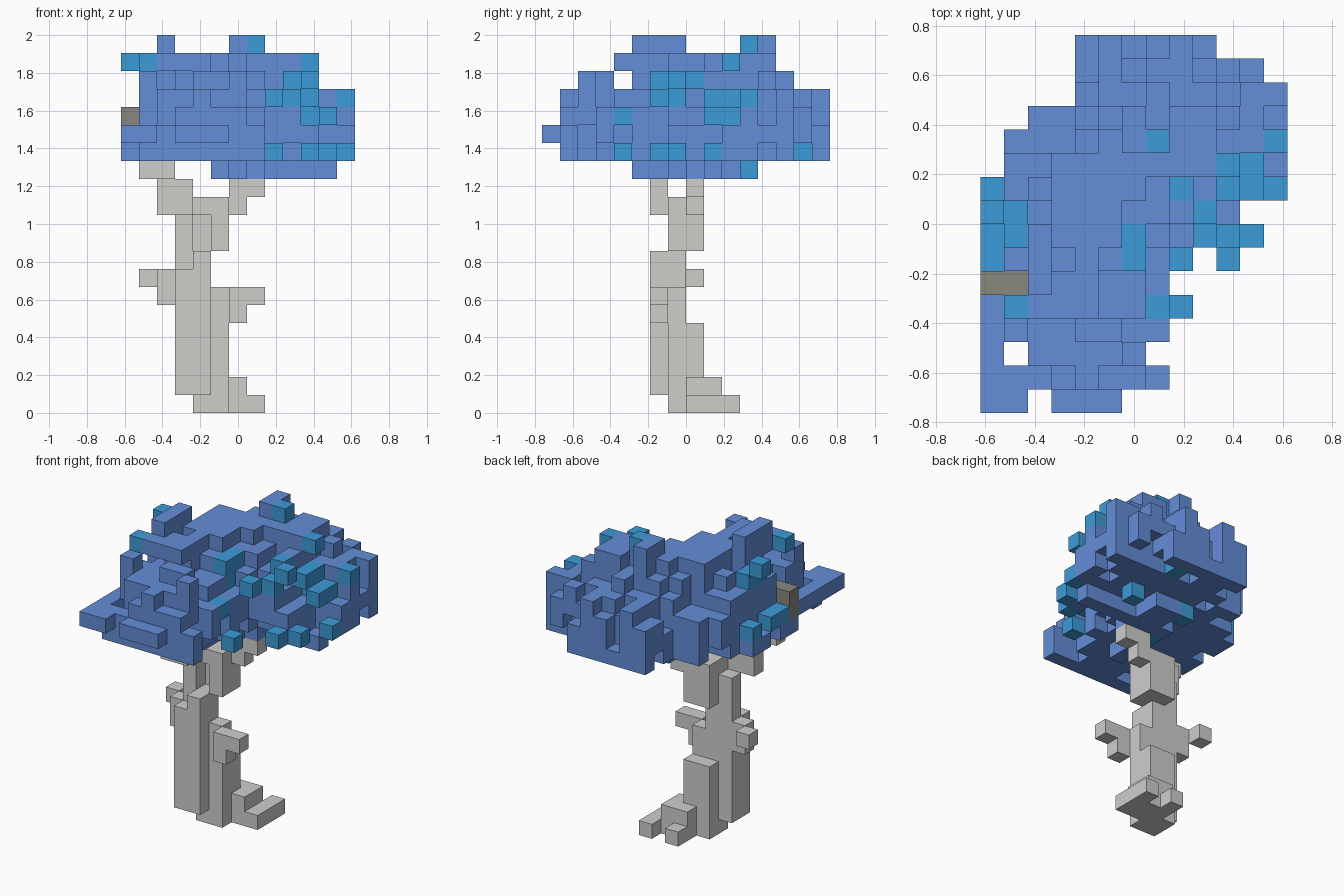
import bpy
import bmesh
import random
from mathutils import Vector

random.seed(4)
start_cube = bpy.data.objects.get("Cube")
if start_cube:
    bpy.data.objects.remove(start_cube, do_unlink=True)

UNIT = 2 / 21                              # edge of one block
ORIGIN = Vector((-6.5, -8, 0)) * UNIT      # corner of the block grid


def material(name, color):
    mat = bpy.data.materials.new(name)
    mat.use_nodes = True
    mat.diffuse_color = (*color, 1)
    mat.node_tree.nodes["Principled BSDF"].inputs["Base Color"].default_value = (*color, 1)
    return mat


parts = {
    "trunk": material("pale grey bark", (0.62, 0.62, 0.6)),
    "leaf_canopy": material("blue leaves", (0.127, 0.27, 0.69)),
    "bright_leaves": material("teal leaves", (0.046, 0.33, 0.69)),
    "dark_branch": material("dark grey bark", (0.25, 0.245, 0.21)),
}
cells = {}                                 # block position -> part name


def fill(part, xs, ys, zs):
    """Fill a box of blocks; each range is inclusive."""
    for x in range(xs[0], xs[-1] + 1):
        for y in range(ys[0], ys[-1] + 1):
            for z in range(zs[0], zs[-1] + 1):
                cells[x, y, z] = part


# Canopy outline from above: first and last block of each row, front to back
plan_rows = [(0, 5), (0, 7), (0, 6), (0, 7), (0, 7), (0, 7), (0, 7), (0, 9),
             (0, 10), (0, 12), (0, 12), (1, 12), (2, 12), (4, 12), (4, 11), (4, 9)]
plan = {(x, y) for y, (a, b) in enumerate(plan_rows) for x in range(a, b + 1)}
plan -= {(2, 0), (1, 2)}

# Widest extent of every canopy layer, in x and in y
layers = {13: (5, 11, 5, 11), 14: (0, 12, 1, 15), 15: (0, 12, 0, 15), 16: (1, 12, 1, 15),
          17: (1, 12, 1, 15), 18: (1, 10, 2, 14), 19: (2, 9, 4, 13)}

# Number of blocks from each column to the rim
depth = {}
rest, ring = set(plan), 0
while rest:
    inner = {(x, y) for x, y in rest
             if {(x + 1, y), (x - 1, y), (x, y + 1), (x, y - 1)} <= rest}
    for column in rest - inner:
        depth[column] = ring
    rest, ring = inner, ring + 1

# Stepped dome of leaves with a ragged surface
for (x, y), d in sorted(depth.items()):
    if y == 0 or (x == 0 and y < 5):       # thin front and corner sprigs
        low = high = 15
    elif d == 0:
        low = random.choice((14, 14, 15, 15, 16))
        high = low + random.choice((0, 1, 1, 2))
    else:
        low = 13 if d > 1 and random.random() < 0.7 else 14
        if d == 1 and y > 10:              # ragged underside at the back
            low = random.choice((14, 14, 15, 16))
        high = min(16 + d, 19) - random.choice((0, 0, 0, 1, 1))
    for z in range(low, high + 1):
        x0, x1, y0, y1 = layers[z]
        if x0 <= x <= x1 and y0 <= y <= y1 and (y, z) != (4, 18):
            cells[x, y, z] = "leaf_canopy"

# Tufts on the crown and loose leaf blocks on the sides
for tuft in (((2,), (5, 7), (19, 20)), ((6,), (11, 12), (19, 20)), ((10,), (6, 8), (14, 15)),
             ((11,), (7,), (14,)), ((11, 12), (13,), (14, 17)), ((5,), (15,), (16, 17)),
             ((8,), (15,), (16, 17)), ((7,), (15,), (14, 15)), ((2, 4), (2, 3), (16, 17)),
             ((3, 6), (1,), (14, 16)), ((1,), (3,), (16, 18)), ((9, 11), (9,), (13,)),
             ((2, 3), (4,), (19,)), ((1,), (7, 8), (17,)), ((12,), (10, 11), (14, 15)),
             ((3, 5), (7, 10), (19,))):
    fill("leaf_canopy", *tuft)

# Open the leaves around the bright blocks on the left side
for x, ys, zs in ((10, (4, 9), (16, 18)), (11, (8, 10), (17, 18)), (12, (8, 10), (16, 18)),
                  (10, (11, 11), (13, 13)), (11, (11, 11), (13, 13))):
    for y in range(ys[0], ys[1] + 1):
        for z in range(zs[0], zs[1] + 1):
            cells.pop((x, y, z), None)
for x in (9, 10, 11):
    cells.pop((x, 14, 14), None)

# Bright leaf blocks, each clear of the blue leaves above it
bright = [(8, 4, 14), (7, 4, 16), (10, 6, 14), (11, 7, 14), (12, 9, 14), (8, 6, 17),
          (9, 7, 17), (10, 7, 18), (9, 8, 18), (8, 9, 17), (10, 9, 17), (11, 9, 16),
          (10, 10, 16), (10, 10, 17), (11, 10, 16), (12, 11, 17), (10, 10, 19), (7, 11, 20),
          (0, 6, 15), (0, 7, 15), (0, 9, 15), (0, 8, 19), (1, 7, 18), (1, 8, 18), (1, 4, 19)]
bright += [(6, y, z) for y in (6, 7) for z in (17, 18)]
for x, y, z in bright:
    cells[x, y, z] = "bright_leaves"
    for above in range(z + 1, 21):
        if cells.get((x, y, above)) == "leaf_canopy":
            del cells[x, y, above]

# Bright blocks hanging under the rim
for x, y, z in ((9, 11, 13), (8, 14, 14), (5, 11, 13), (5, 8, 13)):
    cells[x, y, z] = "bright_leaves"

# Trunk: foot, stem, side arms and upper forks
for box in (
    ((4, 5), (7, 8), (0, 4)), ((5, 6), (8, 9), (0, 1)), ((7,), (8, 10), (0,)), ((5,), (10,), (0,)),
    ((3, 4), (6, 7), (1, 7)), ((5,), (7,), (1, 6)), ((4,), (6,), (8,)), ((3, 4), (7,), (8,)),
    ((3,), (7,), (9, 10)), ((6, 7), (6,), (6,)), ((6,), (6,), (5,)),
    ((2,), (7,), (6, 7)), ((1,), (8,), (7,)),
    ((5,), (7,), (9, 11)), ((4,), (7,), (11,)), ((4, 5), (8,), (9, 11)),
    ((2, 3), (6,), (11, 12)), ((1, 2), (5,), (13,)),
    ((6,), (8,), (11, 12)), ((7,), (8,), (12,)),
):
    fill("trunk", *box)
fill("dark_branch", (0, 1), (5,), (15, 16))
for z in range(17, 21):                    # open the leaves above the dark branch
    for x in (0, 1):
        cells.pop((x, 5, z), None)


def build(part):
    """Skin the blocks of one part, leaving out faces hidden by neighbours."""
    bm = bmesh.new()
    corners = {}

    def corner(p):
        key = tuple(p)
        if key not in corners:
            corners[key] = bm.verts.new(ORIGIN + Vector(p) * UNIT)
        return corners[key]

    for cell, owner in cells.items():
        if owner != part:
            continue
        for axis in range(3):
            for side in (0, 1):
                beside = list(cell)
                beside[axis] += 2 * side - 1
                if tuple(beside) in cells:
                    continue
                u, v = (axis + 1) % 3, (axis + 2) % 3
                loop = []
                for du, dv in ((0, 0), (1, 0), (1, 1), (0, 1)):
                    p = list(cell)
                    p[axis] += side
                    p[u] += du
                    p[v] += dv
                    loop.append(corner(p))
                bm.faces.new(loop if side else loop[::-1])
    mesh = bpy.data.meshes.new(part)
    bm.to_mesh(mesh)
    bm.free()
    mesh.materials.append(parts[part])
    bpy.context.collection.objects.link(bpy.data.objects.new(part, mesh))


for part in parts:
    build(part)
